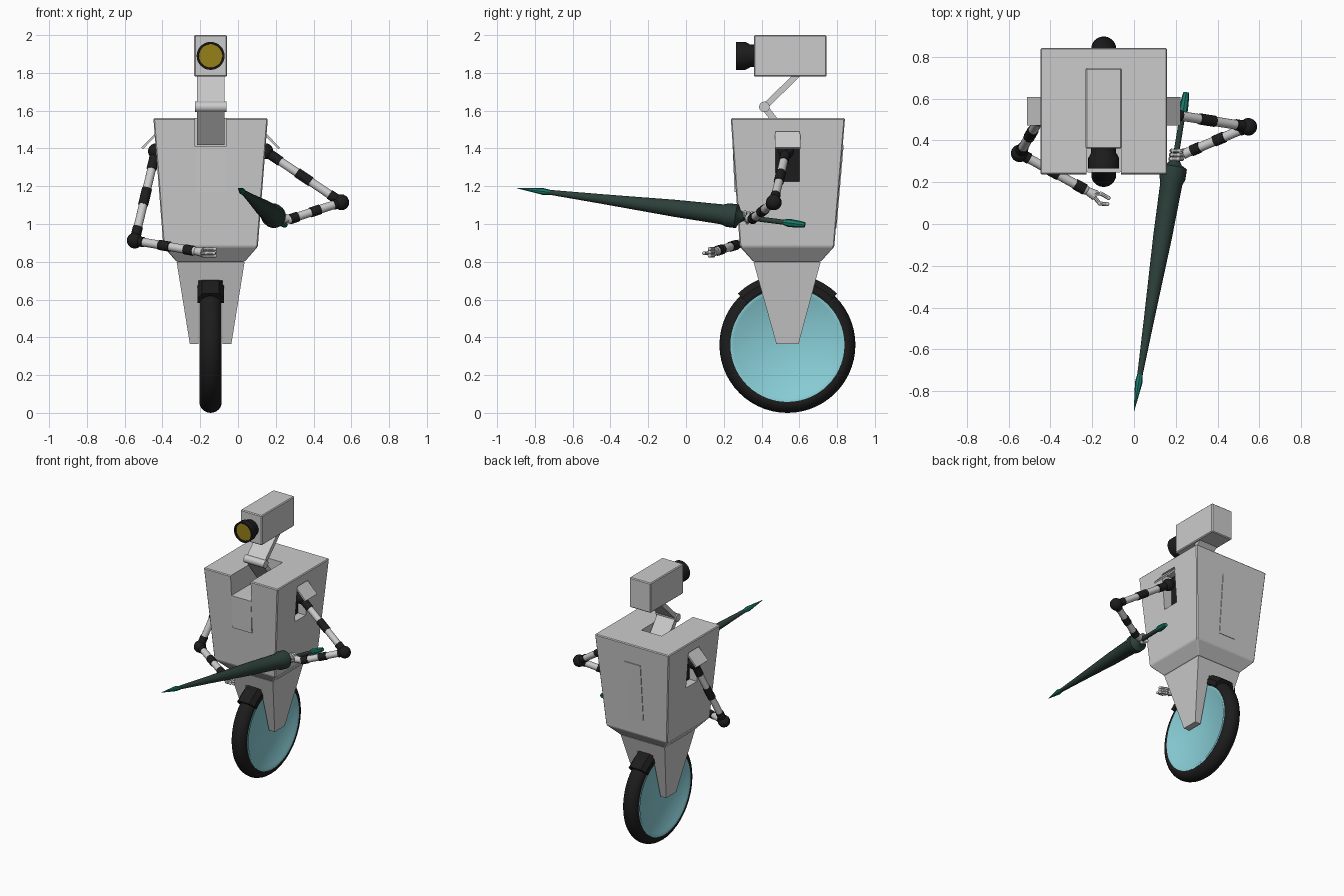
import bpy, bmesh, math
from mathutils import Vector

if "Cube" in bpy.data.objects:
    bpy.data.objects.remove(bpy.data.objects["Cube"])

CX, CY = -0.145, 0.537   # robot centre line


def mat(name, c):
    m = bpy.data.materials.new(name)
    m.diffuse_color = (*c, 1)
    m.use_nodes = True
    m.node_tree.nodes["Principled BSDF"].inputs["Base Color"].default_value = m.diffuse_color
    return m


BLACK = mat("black", (0.012, 0.012, 0.012))
CYAN = mat("cyan", (0.25, 0.62, 0.68))
GREEN = mat("dark_green", (0.025, 0.05, 0.042))
TEAL = mat("teal", (0.01, 0.2, 0.15))
YELLOW = mat("yellow", (0.3, 0.22, 0.01))
WHITE = mat("white", (0.75, 0.75, 0.75))


def finish(name, bm, m=None, smooth=False):
    bmesh.ops.recalc_face_normals(bm, faces=bm.faces[:])
    me = bpy.data.meshes.new(name)
    bm.to_mesh(me)
    bm.free()
    ob = bpy.data.objects.new(name, me)
    bpy.context.collection.objects.link(ob)
    if m:
        me.materials.append(m)
    if smooth:
        activate(ob)
        bpy.ops.object.shade_smooth_by_angle(angle=math.radians(40))
    return ob


def activate(ob):
    bpy.ops.object.select_all(action='DESELECT')
    ob.select_set(True)
    bpy.context.view_layer.objects.active = ob


def skin(name, rings, m=None, smooth=False):
    """Closed skin through rings of equal point count."""
    bm = bmesh.new()
    vs = [[bm.verts.new(p) for p in r] for r in rings]
    n = len(vs[0])
    for a, b in zip(vs, vs[1:]):
        for i in range(n):
            bm.faces.new((a[i], a[(i + 1) % n], b[(i + 1) % n], b[i]))
    bm.faces.new(vs[0][::-1])
    bm.faces.new(vs[-1])
    return finish(name, bm, m, smooth)


def loft(name, levels, m=None):
    """Rectangles (z, half width, y front, y back) joined upward."""
    return skin(name, [[(CX - h, a, z), (CX + h, a, z), (CX + h, b, z), (CX - h, b, z)]
                       for z, h, a, b in levels], m)


def box(name, x0, x1, y0, y1, z0, z1, m=None):
    return skin(name, [[(x0, y0, z), (x1, y0, z), (x1, y1, z), (x0, y1, z)] for z in (z0, z1)], m)


def lathe(name, start, direction, profile, m=None, n=24):
    """Profile of (distance, radius) turned about a line."""
    d = Vector(direction).normalized()
    u = d.orthogonal().normalized()
    v = d.cross(u)
    s = Vector(start)
    return skin(name, [[s + d * t + (u * math.cos(k) + v * math.sin(k)) * max(r, 0.0005)
                        for k in (2 * math.pi * i / n for i in range(n))]
                       for t, r in profile], m, True)


def ball(name, c, r, m=None):
    return lathe(name, c, (0, 0, 1), [(-r * math.cos(math.pi * i / 10), r * math.sin(math.pi * i / 10))
                                      for i in range(11)], m, 20)


def tube(name, a, b, r0, r1, m=None, n=14):
    d = Vector(b) - Vector(a)
    return lathe(name, a, d, [(0, r0), (d.length, r1)], m, n)


def plank(name, a, b, t, lo, hi, axis):
    """Flat link from a to b (2D), thickness t, spanning lo..hi along axis x or y."""
    a, b = Vector(a), Vector(b)
    d = (b - a).normalized()
    o = Vector((-d.y, d.x)) * t / 2
    pts = [a + o, b + o, b - o, a - o]
    put = (lambda p, w: (w, p.x, p.y)) if axis == 'x' else (lambda p, w: (p.x, w, p.y))
    return skin(name, [[put(p, w) for p in pts] for w in (lo, hi)])


def bevel(ob, w):
    activate(ob)
    mod = ob.modifiers.new("bevel", 'BEVEL')
    mod.width, mod.segments = w, 1
    bpy.ops.object.modifier_apply(modifier=mod.name)


def cut(ob, cutter):
    activate(ob)
    mod = ob.modifiers.new("cut", 'BOOLEAN')
    mod.object, mod.operation, mod.solver = cutter, 'DIFFERENCE', 'EXACT'
    bpy.ops.object.modifier_apply(modifier=mod.name)
    bpy.data.objects.remove(cutter)


# Torso with neck slot and arm sockets
torso = loft("torso", [(0.80, 0.18, 0.357, 0.713), (0.88, 0.25, 0.285, 0.785), (1.56, 0.303, 0.237, 0.842)])
bevel(torso, 0.006)
cut(torso, box("slot_cutter", CX - 0.082, CX + 0.082, 0.1, 0.61, 1.41, 1.7))
for s in (-1, 1):
    xs = sorted((CX + s * 0.19, CX + s * 0.5))
    cut(torso, box("socket_cutter", *xs, 0.475, 0.602, 1.225, 1.49))
    xs = sorted((CX + s * 0.185, CX + s * 0.215))
    box("arm_socket", *xs, 0.473, 0.604, 1.223, 1.49, BLACK)
    plank("shoulder_flap", (CX + s * 0.28, 1.485), (CX + s * 0.363, 1.40), 0.012, 0.472, 0.607, 'y')
plank("chest_panel", (0.262, 1.41), (0.272, 1.17), 0.03, CX - 0.078, CX + 0.078, 'x')
plank("back_panel", (0.825, 1.42), (0.787, 0.98), 0.02, CX - 0.065, CX + 0.065, 'x')

# Fork around the wheel
fork = loft("fork", [(0.365, 0.11, 0.478, 0.596), (0.80, 0.18, 0.357, 0.713)])
cut(fork, box("wheel_cutter", CX - 0.064, CX + 0.064, 0, 1, 0.2, 0.70))

# Wheel: tyre, disc, mudguard
tyre = [(-0.04, 0.29), (-0.055, 0.30)]
tyre += [(0.06 * -math.cos(a), 0.30 + 0.06 * math.sin(a)) for a in (math.pi * i / 12 for i in range(1, 12))]
tyre += [(0.055, 0.30), (0.04, 0.29)]
lathe("tyre", (CX, CY, 0.36), (1, 0, 0), tyre, BLACK, 56)
lathe("wheel_disc", (CX, CY, 0.36), (1, 0, 0),
      [(-0.048, 0.275), (-0.057, 0.287), (-0.057, 0.302), (0.057, 0.302), (0.057, 0.287), (0.048, 0.275)], CYAN, 56)
rings = []
for i in range(13):
    a = math.radians(46 + 88 * i / 12)
    rings.append([(CX + x, CY + r * math.cos(a), 0.36 + r * math.sin(a))
                  for x, r in ((-0.07, 0.31), (-0.07, 0.345), (-0.045, 0.378), (0.045, 0.378), (0.07, 0.345), (0.07, 0.31))])
skin("mudguard", rings, BLACK)

# Neck and head
plank("lower_neck", (0.415, 1.62), (0.56, 1.43), 0.035, CX - 0.073, CX + 0.073, 'x')
plank("upper_neck", (0.415, 1.62), (0.60, 1.80), 0.032, CX - 0.073, CX + 0.073, 'x')
tube("neck_joint", (CX - 0.083, 0.415, 1.62), (CX + 0.083, 0.415, 1.62), 0.028, 0.028, None, 20)
head = box("head", CX - 0.087, CX + 0.087, 0.36, 0.745, 1.78, 2.0)
bevel(head, 0.006)
lathe("lens_barrel", (CX, 0.37, 1.89), (0, -1, 0),
      [(0, 0.06), (0.03, 0.06), (0.055, 0.074), (0.105, 0.074), (0.105, 0.064), (0.09, 0.062)], BLACK, 32)
tube("lens", (CX, 0.30, 1.89), (CX, 0.276, 1.89), 0.063, 0.063, YELLOW, 32)


# Striped arms
def limb(name, a, b, stops):
    a, b = Vector(a), Vector(b)
    for i, (f, g) in enumerate(zip(stops, stops[1:])):
        dark = i % 2 == 0
        r = 0.027 if dark else 0.023
        tube(name + ("_joint" if dark else "_sleeve"), a.lerp(b, f), a.lerp(b, g), r, r, BLACK if dark else WHITE)


def arm(side, shoulder, elbow, wrist):
    ball(side + "_shoulder", shoulder, 0.042, BLACK)
    ball(side + "_elbow", elbow, 0.042, BLACK)
    limb(side + "_upper_arm", shoulder, elbow, (0, 0.2, 0.42, 0.6, 0.85, 1))
    limb(side + "_forearm", elbow, wrist, (0, 0.15, 0.42, 0.6, 0.85, 1))
    ball(side + "_wrist", wrist, 0.024, WHITE)


def finger(name, pts):
    for a, b in zip(pts, pts[1:]):
        tube(name, a, b, 0.010, 0.009, WHITE, 8)
        ball(name + "_knuckle", b, 0.010, WHITE)


arm("right", (0.145, 0.53, 1.385), (0.547, 0.465, 1.115), (0.275, 0.35, 1.025))
arm("left", (-0.435, 0.53, 1.385), (-0.547, 0.338, 0.912), (-0.235, 0.165, 0.858))

# Open left hand
tube("left_palm", (-0.24, 0.168, 0.858), (-0.185, 0.137, 0.85), 0.018, 0.026, WHITE)
for z in (0.832, 0.85, 0.868):
    finger("left_finger", [(-0.19, 0.145, z), (-0.158, 0.145, z), (-0.122, 0.125, z)])
finger("left_thumb", [(-0.19, 0.13, 0.845), (-0.165, 0.098, 0.845), (-0.128, 0.095, 0.845)])

# Lance
TIP, TAIL = Vector((0, -0.895, 1.19)), Vector((0.25, 0.63, 0.995))
AX = (TAIL - TIP).normalized()
lathe("lance_tip", TIP, AX, [(0, 0.001), (0.09, 0.012), (0.14, 0.018), (0.19, 0.012)], TEAL, 8)
lathe("lance_cone", TIP, AX, [(0.18, 0.013), (0.45, 0.025), (0.85, 0.045), (1.11, 0.053), (1.14, 0.063),
                              (1.19, 0.063), (1.205, 0.035), (1.23, 0.02)], GREEN, 24)
lathe("lance_grip", TIP, AX, [(1.2, 0.014), (1.46, 0.014)], GREEN, 12)
lathe("lance_pommel", TIP, AX, [(1.44, 0.014), (1.47, 0.022), (1.53, 0.018), (1.557, 0.014)], TEAL, 8)

# Gripping right hand
tube("right_palm", (0.28, 0.352, 1.027), (0.235, 0.335, 1.03), 0.02, 0.026, WHITE)
for k in (1.232, 1.252, 1.272):
    c = TIP + AX * k
    finger("right_finger", [c + Vector(o) for o in
                            ((0.035, 0, 0.005), (0.012, 0, 0.026), (-0.018, 0, 0.018), (-0.024, 0, -0.012))])
c = TIP + AX * 1.245
finger("right_thumb", [c + Vector(o) for o in ((0.03, 0, -0.01), (0.005, 0, -0.026), (-0.02, 0, -0.02))])
